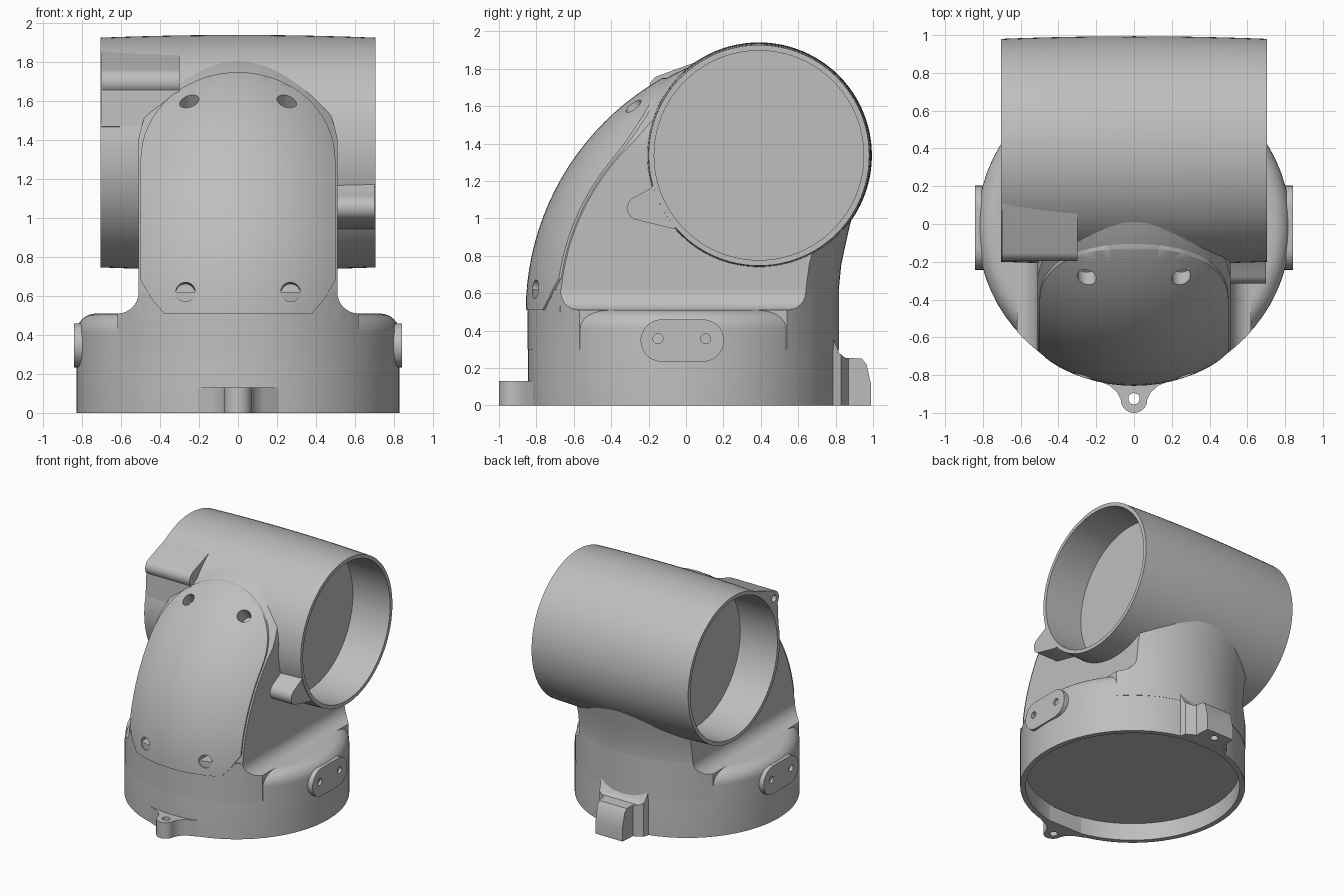
import bpy, bmesh
from math import sin, cos, pi, sqrt, radians
from mathutils import Matrix, Vector

if "Cube" in bpy.data.objects:
    bpy.data.objects.remove(bpy.data.objects["Cube"])

grey = bpy.data.materials.new("cast grey")
grey.use_nodes = True
COLOUR = (0.52, 0.52, 0.52, 1)
grey.diffuse_color = COLOUR
grey.node_tree.nodes["Principled BSDF"].inputs["Base Color"].default_value = COLOUR

BASE_Y = -0.015                            # centre of the round base
BARREL = Vector((0, 0.39, 1.337))          # centre of the cross barrel
BEND = Vector((0, 0.578, 0.5))             # centre of the elbow bend


def finish(name, bm):
    bmesh.ops.remove_doubles(bm, verts=bm.verts, dist=1e-5)
    bmesh.ops.recalc_face_normals(bm, faces=bm.faces)
    mesh = bpy.data.meshes.new(name)
    bm.to_mesh(mesh)
    bm.free()
    mesh.materials.append(grey)
    obj = bpy.data.objects.new(name, mesh)
    bpy.context.collection.objects.link(obj)
    return obj


def lathe(name, profile, centre, direction=(0, 0, 1), steps=72):
    """Revolve (radius, height) points about a line through centre."""
    turn = Vector((0, 0, 1)).rotation_difference(Vector(direction)).to_matrix().to_4x4()
    place = Matrix.Translation(centre) @ turn
    bm = bmesh.new()
    rings = []
    for i in range(steps):
        a = 2 * pi * i / steps
        rings.append([bm.verts.new(place @ Vector((r * cos(a), r * sin(a), h)))
                      for r, h in profile])
    n = len(profile)
    for i in range(steps):
        p, q = rings[i], rings[(i + 1) % steps]
        for j in range(n):
            k = (j + 1) % n
            if profile[j][0] == 0 and profile[k][0] == 0:
                continue
            if profile[j][0] == 0:
                bm.faces.new((p[j], p[k], q[k]))
            elif profile[k][0] == 0:
                bm.faces.new((p[j], p[k], q[j]))
            else:
                bm.faces.new((p[j], p[k], q[k], q[j]))
    return finish(name, bm)


def rod(name, centre, direction, radius, lo, hi, steps=72):
    return lathe(name, [(0, lo), (radius, lo), (radius, hi), (0, hi)],
                 centre, direction, steps)


def prism(name, points, axis, lo, hi):
    """Extrude a 2D outline along the x, y or z axis."""
    def place(p, h):
        co = list(p)
        co.insert("xyz".index(axis), h)
        return co
    bm = bmesh.new()
    a = [bm.verts.new(place(p, lo)) for p in points]
    b = [bm.verts.new(place(p, hi)) for p in points]
    bm.faces.new(a)
    bm.faces.new(b)
    for i in range(len(a)):
        k = (i + 1) % len(a)
        bm.faces.new((a[i], a[k], b[k], b[i]))
    return finish(name, bm)


def arc(cx, cy, rx, ry, start, end, steps=16):
    angles = [radians(start + (end - start) * i / steps) for i in range(steps + 1)]
    return [(cx + rx * cos(t), cy + ry * sin(t)) for t in angles]


def carve(obj, *cuts):
    """Apply (operation, cutter) booleans and discard the modifiers."""
    for op, cutter in cuts:
        mod = obj.modifiers.new("cut", 'BOOLEAN')
        mod.operation, mod.solver, mod.object = op, 'EXACT', cutter
    bpy.context.view_layer.update()
    graph = bpy.context.evaluated_depsgraph_get()
    mesh = bpy.data.meshes.new_from_object(obj.evaluated_get(graph))
    obj.modifiers.clear()
    obj.data = mesh


def elbow(name, tube, half):
    """Bent tube with flattened sides, as a solid turned about the bend."""
    xs = [-half + 2 * half * i / 16 for i in range(17)]
    profile = [(0, -half)] + [(0.59 + sqrt(tube ** 2 - x * x), x) for x in xs] + [(0, half)]
    return lathe(name, profile, BEND, (1, 0, 0), 120)


helpers = []


def helper(obj):
    obj.hide_render = True
    helpers.append(obj)
    return obj


centre = (0, BASE_Y, 0)
barrel_core = helper(rod("barrel_core", BARREL, (1, 0, 0), 0.588, -1, 1))

# Round base with hollow underside and rounded shoulder
shoulder = arc(0.73, 0.41, 0.1, 0.1, 0, 90, 8)
lathe("base", [(0, 0.14), (0.79, 0.14), (0.79, 0), (0.83, 0)] + shoulder + [(0, 0.51)], centre)

# Flared foot where the narrow body meets the shoulder
flare = arc(0.62, 0.62, 0.11, 0.11, 270, 180, 8)
half_foot = [(0.62, 0.3)] + flare
foot = prism("body_foot", half_foot + [(-x, z) for x, z in reversed(half_foot)], 'y', -1, 1)
carve(foot, ('INTERSECT', helper(rod("foot_trim", centre, (0, 0, 1), 0.832, 0, 1))))

# Rear neck widening into the barrel
neck = lathe("rear_neck", [(0, 0.4), (0.831, 0.4), (0.832, 0.62), (0.845, 0.75),
                           (0.87, 0.87), (0.9, 1.0), (0, 1.0)], centre)
neck_trim = prism("neck_trim", [(-0.51, 0), (0.51, 0), (0.51, 1), (-0.51, 1)], 'z', 0.3, 1.2)
carve(neck, ('INTERSECT', helper(neck_trim)), ('DIFFERENCE', barrel_core))

# Screw holes, drilled towards the bend centre
holes = []
for x, angle in ((0.27, 5), (0.25, 52)):
    for side in (-1, 1):
        out = Vector((0, -cos(radians(angle)), sin(radians(angle))))
        holes.append(helper(rod("screw_hole", BEND + Vector((side * x, 0, 0)), out,
                                0.05, 1.29, 1.6, 20)))
drill = [('DIFFERENCE', h) for h in holes]

# Curved body and its front cover
body = elbow("elbow_body", 0.835, 0.51)
outline = [(-0.52, 0.5), (0.52, 0.5)] + arc(0, 1.3, 0.52, 0.57, 0, 180, 32)
body_trim = helper(prism("body_trim", outline, 'y', -1.2, 0.3))
carve(body, ('INTERSECT', body_trim), ('DIFFERENCE', barrel_core), *drill)

cover = elbow("front_cover", 0.845, 0.52)
outline = [(-0.38, 0.51), (0.38, 0.51), (0.44, 0.58), (0.5, 0.68)]
outline += arc(0, 1.3, 0.5, 0.45, 0, 180, 32) + [(-0.5, 0.68), (-0.44, 0.58)]
cover_trim = helper(prism("cover_trim", outline, 'y', -1.2, 0.05))
carve(cover, ('INTERSECT', cover_trim), ('DIFFERENCE', barrel_core), *drill)

# Cross barrel, slightly bulged, with a deep recess in each end
skin = [(0.604 - 0.014 * (i / 8) ** 2, 0.705 * i / 8) for i in range(-8, 9)]
lathe("barrel", [(0, -0.37), (0.56, -0.37), (0.56, -0.705)] + skin
      + [(0.56, 0.705), (0.56, 0.37), (0, 0.37)], BARREL, (1, 0, 0), 96)

# Lugs on the barrel ends
lug = prism("left_barrel_lug", [(-0.13, 1.22), (-0.19, 1.16)]
            + arc(-0.25, 1.055, 0.065, 0.065, 110, 255, 10)
            + [(-0.07, 0.945), (0, 0.96), (0, 1.2)], 'x', 0.45, 0.7)
carve(lug, ('DIFFERENCE', barrel_core))
lug = prism("right_barrel_lug", [(0.12, 1.86)] + arc(-0.13, 1.7, 0.065, 0.065, 110, 220, 10)
            + [(-0.19, 1.47), (0, 1.4)], 'x', -0.7, -0.3)
pin = helper(rod("pin_hole", (-0.7, -0.135, 1.705), (1, 0, 0), 0.028, -0.1, 0.1, 16))
carve(lug, ('DIFFERENCE', barrel_core), ('DIFFERENCE', pin))

# Front mounting ear
ear = prism("front_ear", [(0.24, -0.79), (0.2, -0.825), (0.13, -0.855), (0.09, -0.89)]
            + arc(0, -0.93, 0.07, 0.07, 0, -180)
            + [(-0.09, -0.89), (-0.13, -0.855), (-0.2, -0.825), (-0.24, -0.79)], 'z', 0, 0.13)
ear_hole = helper(rod("ear_hole", (0, -0.925, 0), (0, 0, 1), 0.03, -0.1, 0.3, 20))
carve(ear, ('DIFFERENCE', ear_hole))

# Rear mounting block, tapered in plan
block = prism("rear_block", [(0.785, 0), (0.99, 0), (0.99, 0.11), (0.965, 0.22), (0.94, 0.25),
                             (0.85, 0.255), (0.82, 0.28), (0.785, 0.36)], 'x', -0.3, 0.3)
plan = [(0.24, 0.7), (0.2, 0.83), (0.13, 0.87), (0.12, 1.0)]
block_trim = helper(prism("block_trim", plan + [(-x, y) for x, y in reversed(plan)], 'z', -0.1, 0.5))
block_hole = helper(rod("block_hole", (0, 0.92, 0), (0, 0, 1), 0.03, -0.1, 0.12, 20))
carve(block, ('INTERSECT', block_trim), ('DIFFERENCE', block_hole))

# Side pads with two small holes each
pad_outline = arc(0.09, 0.347, 0.113, 0.113, -90, 90) + arc(-0.13, 0.347, 0.113, 0.113, 90, 270)
for label, side in (("left", 1), ("right", -1)):
    pad = prism(label + "_side_pad", pad_outline, 'x', side * 0.74, side * 0.842)
    drills = [helper(rod("pad_hole", (side * 0.84, y, 0.357), (1, 0, 0), 0.027, -0.03, 0.03, 16))
              for y in (-0.15, 0.105)]
    carve(pad, *[('DIFFERENCE', d) for d in drills])

# Remove cutters, then smooth the castings while keeping edges sharp
for obj in helpers:
    bpy.data.objects.remove(obj)
bpy.context.view_layer.update()
for obj in list(bpy.context.collection.objects):
    if obj.type == 'MESH':
        obj.select_set(True)
        bpy.context.view_layer.objects.active = obj
bpy.ops.object.shade_smooth_by_angle(angle=radians(30))
